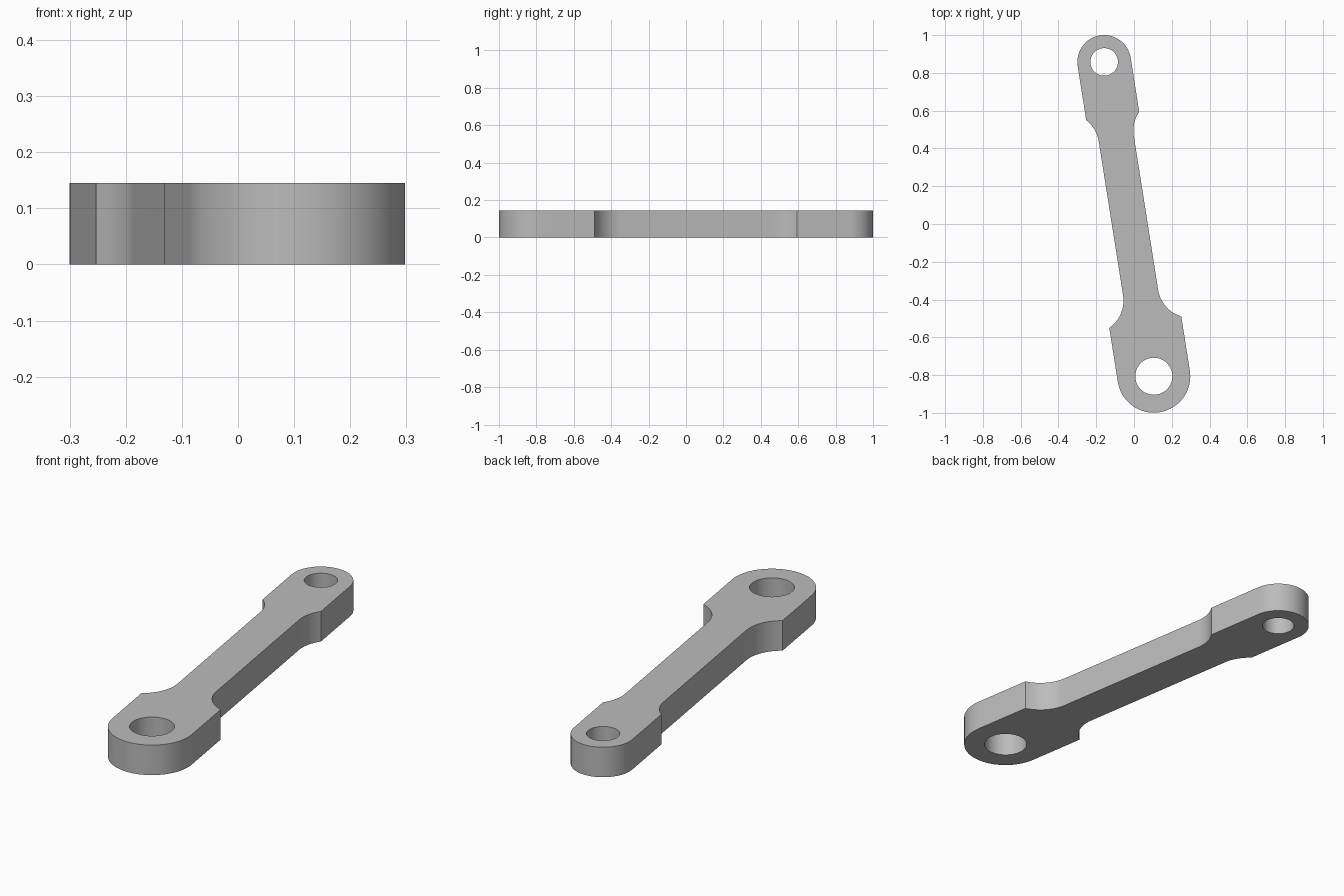
import bpy, bmesh
from math import sin, cos, pi, sqrt, asin
from mathutils import Vector

if "Cube" in bpy.data.objects:
    bpy.data.objects.remove(bpy.data.objects["Cube"])

THICKNESS = 0.145
SHANK = 0.094      # half width of the shank
FILLET = 0.175     # radius of the concave shoulders
SHOULDER = 0.29    # distance from eye centre to shoulder corner
big = Vector((0.105, -0.806, 0))
small = Vector((-0.158, 0.858, 0))
BIG_R, SMALL_R = 0.193, 0.142
BIG_HOLE, SMALL_HOLE = 0.098, 0.073

axis = (small - big).normalized()
side = Vector((axis.y, -axis.x, 0))


def end_outline(centre, inward, across, radius):
    """Half of the link: shoulder, rounded eye, shoulder."""
    run = sqrt(2 * FILLET * (radius - SHANK) - (radius - SHANK) ** 2)
    sweep = asin(run / FILLET)
    shoulder = []
    for i in range(13):
        a = sweep * i / 12
        shoulder.append((SHANK + FILLET * (1 - cos(a)),
                         SHOULDER + run - FILLET * sin(a)))
    eye = [(radius * cos(pi * i / 40), -radius * sin(pi * i / 40))
           for i in range(41)]
    local = shoulder + eye + [(-s, t) for s, t in reversed(shoulder)]
    return [centre + across * s + inward * t for s, t in local]


def circle(centre, radius, count=64):
    return [centre + Vector((cos(2 * pi * i / count), sin(2 * pi * i / count), 0)) * radius
            for i in range(count)]


# Flat profile with two pin holes
outline = (end_outline(big, axis, side, BIG_R)
           + end_outline(small, -axis, -side, SMALL_R))
bm = bmesh.new()
for loop in (outline, circle(big, BIG_HOLE), circle(small, SMALL_HOLE)):
    verts = [bm.verts.new(p) for p in loop]
    for a, b in zip(verts, verts[1:] + verts[:1]):
        bm.edges.new((a, b))
bmesh.ops.triangle_fill(bm, edges=bm.edges[:], use_beauty=True,
                        use_dissolve=False, normal=(0, 0, 1))

# Thicken the profile
result = bmesh.ops.extrude_face_region(bm, geom=bm.faces[:], use_keep_orig=True)
top = [g for g in result["geom"] if isinstance(g, bmesh.types.BMVert)]
bmesh.ops.translate(bm, verts=top, vec=(0, 0, THICKNESS))
bmesh.ops.recalc_face_normals(bm, faces=bm.faces[:])

mesh = bpy.data.meshes.new("connecting_link")
bm.to_mesh(mesh)
bm.free()
link = bpy.data.objects.new("connecting_link", mesh)
bpy.context.collection.objects.link(link)

# Plain grey metal
grey = bpy.data.materials.new("grey_metal")
grey.use_nodes = True
colour = (0.5, 0.5, 0.5, 1)
grey.diffuse_color = colour
for node in grey.node_tree.nodes:
    if node.type == "BSDF_PRINCIPLED":
        node.inputs["Base Color"].default_value = colour
mesh.materials.append(grey)

# Smooth rounds, sharp corners
bpy.ops.object.select_all(action="DESELECT")
link.select_set(True)
bpy.context.view_layer.objects.active = link
bpy.ops.object.shade_smooth_by_angle(angle=pi / 6)
